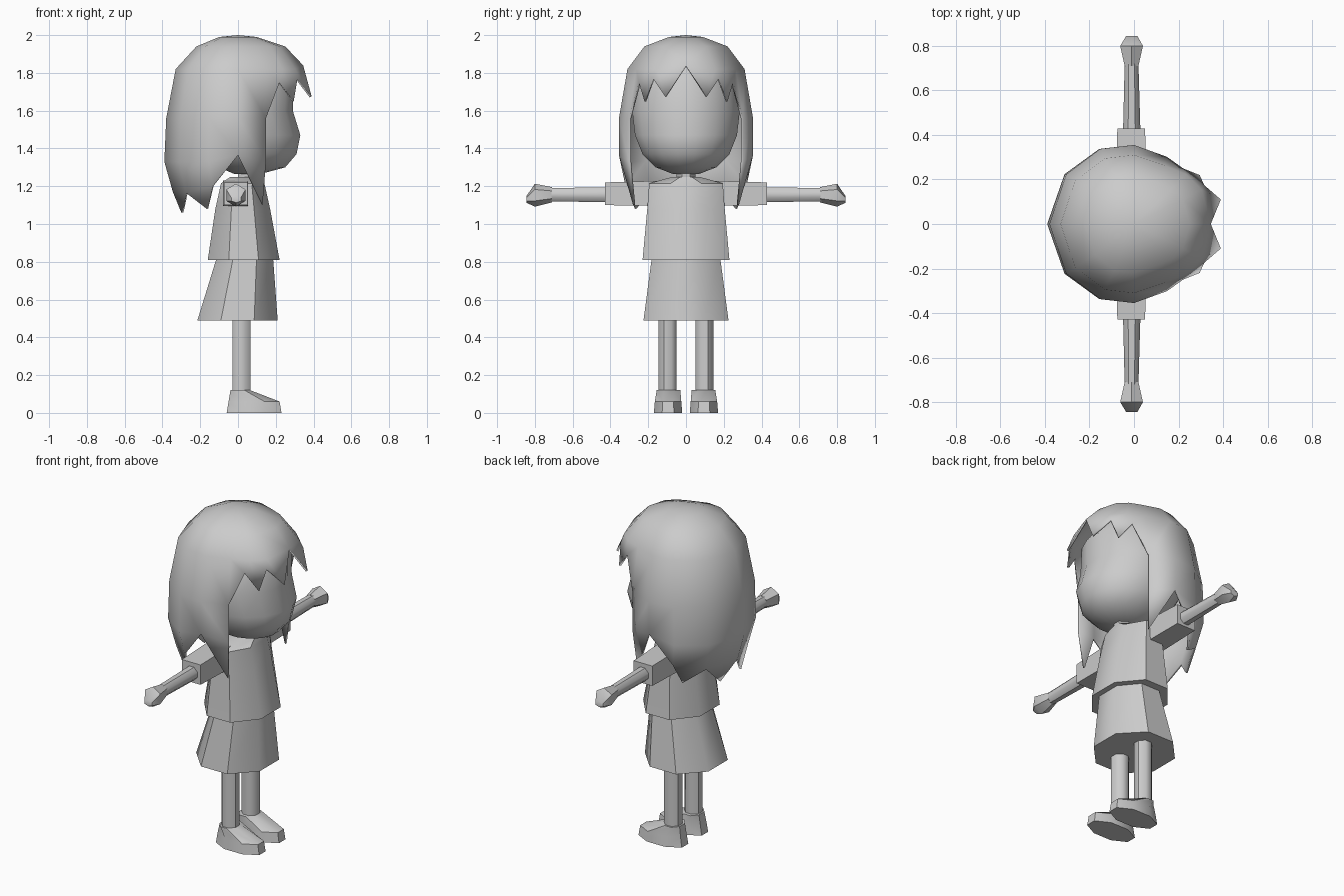
import bpy, bmesh, math

if "Cube" in bpy.data.objects:
    bpy.data.objects.remove(bpy.data.objects["Cube"])

grey = bpy.data.materials.new("plain grey")
grey.diffuse_color = (0.6, 0.6, 0.6, 1)
grey.use_nodes = True
grey.node_tree.nodes["Principled BSDF"].inputs["Base Color"].default_value = grey.diffuse_color


def finish(name, bm, mirror=False, thickness=0.0, angle=45):
    me = bpy.data.meshes.new(name)
    bm.to_mesh(me)
    bm.free()
    ob = bpy.data.objects.new(name, me)
    bpy.context.collection.objects.link(ob)
    me.materials.append(grey)
    bpy.ops.object.select_all(action='DESELECT')
    ob.select_set(True)
    bpy.context.view_layer.objects.active = ob
    bpy.ops.object.shade_smooth_by_angle(angle=math.radians(angle))
    if mirror:
        m = ob.modifiers.new("mirror", 'MIRROR')
        m.use_axis = (False, True, False)
        m.merge_threshold = 0.001
    if thickness:
        s = ob.modifiers.new("thickness", 'SOLIDIFY')
        s.thickness = thickness
        s.offset = -1
    return ob


def loft(name, rings, sides=8, along='z', mirror=False, angle=45):
    """Skin rings of (position, x min, x max, other min, other max)."""
    bm = bmesh.new()
    k = 1 / math.cos(math.pi / sides)
    loops = []
    for t, x0, x1, b0, b1 in rings:
        loop = []
        for i in range(sides):
            a = 2 * math.pi * (i + 0.5) / sides
            x = (x0 + x1) / 2 + (x1 - x0) / 2 * k * math.cos(a)
            b = (b0 + b1) / 2 + (b1 - b0) / 2 * k * math.sin(a)
            loop.append(bm.verts.new((x, b, t) if along == 'z' else (x, t, b)))
        loops.append(loop)
    for lo, hi in zip(loops, loops[1:]):
        for i in range(sides):
            j = (i + 1) % sides
            bm.faces.new((lo[i], lo[j], hi[j], hi[i]))
    bm.faces.new(loops[0])
    bm.faces.new(loops[-1])
    bmesh.ops.recalc_face_normals(bm, faces=bm.faces)
    return finish(name, bm, mirror, angle=angle)


# Head with full cheeks and a shallow brow
loft("head", [
    (1.265, -0.02, 0.12, -0.07, 0.07),
    (1.30, -0.10, 0.25, -0.16, 0.16),
    (1.37, -0.18, 0.31, -0.23, 0.23),
    (1.47, -0.24, 0.33, -0.27, 0.27),
    (1.60, -0.27, 0.29, -0.285, 0.285),
    (1.75, -0.25, 0.295, -0.26, 0.26),
    (1.88, -0.15, 0.20, -0.16, 0.16)], sides=16)

# Neck, shirt and skirt
loft("neck", [(1.18, 0.0, 0.12, -0.05, 0.05), (1.32, 0.0, 0.13, -0.05, 0.05)])
loft("shirt", [
    (0.81, -0.16, 0.22, -0.23, 0.23),
    (1.08, -0.12, 0.17, -0.205, 0.205),
    (1.215, -0.09, 0.14, -0.195, 0.195),
    (1.25, -0.04, 0.13, -0.07, 0.07)])
loft("skirt", [
    (0.49, -0.215, 0.21, -0.225, 0.225),
    (0.83, -0.11, 0.185, -0.18, 0.18)])

# Arms
loft("sleeve", [
    (0.10, -0.08, 0.055, 1.095, 1.23),
    (0.43, -0.075, 0.05, 1.10, 1.22)], sides=4, along='y', mirror=True)
loft("arm", [
    (0.38, -0.05, 0.03, 1.115, 1.195),
    (0.72, -0.042, 0.02, 1.12, 1.19)], along='y', mirror=True)
loft("hand", [
    (0.71, -0.042, 0.02, 1.12, 1.19),
    (0.80, -0.062, 0.04, 1.10, 1.205),
    (0.845, -0.035, 0.015, 1.115, 1.145)], sides=6, along='y', mirror=True)

# Legs and shoes
loft("leg", [
    (0.10, -0.03, 0.065, 0.05, 0.145),
    (0.55, -0.03, 0.065, 0.05, 0.145)], mirror=True)
loft("shoe", [
    (0.0, -0.06, 0.23, 0.02, 0.17),
    (0.06, -0.05, 0.22, 0.025, 0.165),
    (0.12, -0.04, 0.065, 0.03, 0.155)], mirror=True)

# Hair: half of the shell, columns running from the back to the front
columns = [(-1, 0), (-0.8, 0.63), (-0.4, 0.95), (0, 1), (0.4, 0.85),
           (0.68, 0.72), (0.88, 0.5), (1, 0)]
levels = [(1.99, 0.10, 0.10, 0.09), (1.94, 0.22, 0.25, 0.22),
          (1.82, 0.33, 0.345, 0.31), (1.56, 0.38, 0.37, 0.355),
          (1.33, 0.39, 0.37, 0.355)]
bm = bmesh.new()


def vert(*co):
    return bm.verts.new(co)


def face(*vs):
    bm.faces.new(vs)


pole = vert(0, 0, 2.0)
grid = []
for n, (z, back, front, half) in enumerate(levels):
    used = columns if n < 3 else columns[:5]
    grid.append([vert(dx * (front if dx > 0 else back), dy * half, z)
                 for dx, dy in used])
for i in range(7):
    face(pole, grid[0][i], grid[0][i + 1])
for up, low in zip(grid, grid[1:]):
    for i in range(min(len(up), len(low)) - 1):
        face(up[i], low[i], low[i + 1], up[i + 1])

# Pointed fringe
brow = grid[2]
brow[7].co.z = 1.84
gap1 = vert(0.22, 0.25, 1.75)
tip1 = vert(0.295, 0.22, 1.65)
gap2 = vert(0.315, 0.175, 1.77)
tip2 = vert(0.39, 0.11, 1.675)
face(brow[4], grid[3][4], gap1, brow[5])
face(brow[5], gap1, tip1)
face(brow[5], tip1, gap2, brow[6])
face(brow[6], gap2, tip2)
face(brow[6], tip2, brow[7])

# Ragged back edge and long side lock
hem = grid[4]
hem[3].co.z = 1.365
low0 = vert(-0.345, 0, 1.17)
low1 = vert(-0.275, 0.20, 1.165)
low2 = vert(-0.135, 0.32, 1.20)
face(hem[0], low0, low1, hem[1])
face(hem[1], low1, low2, hem[2])
face(hem[2], low2, hem[3])
face(low0, vert(-0.30, 0.10, 1.06), low1)
face(low1, vert(-0.165, 0.27, 1.08), low2)
face(hem[3], vert(0.13, 0.28, 1.10), hem[4])

bmesh.ops.recalc_face_normals(bm, faces=bm.faces)
bm.faces.ensure_lookup_table()
if bm.faces[0].normal.z < 0:
    bmesh.ops.reverse_faces(bm, faces=bm.faces)
finish("hair", bm, mirror=True, thickness=0.012, angle=60)
